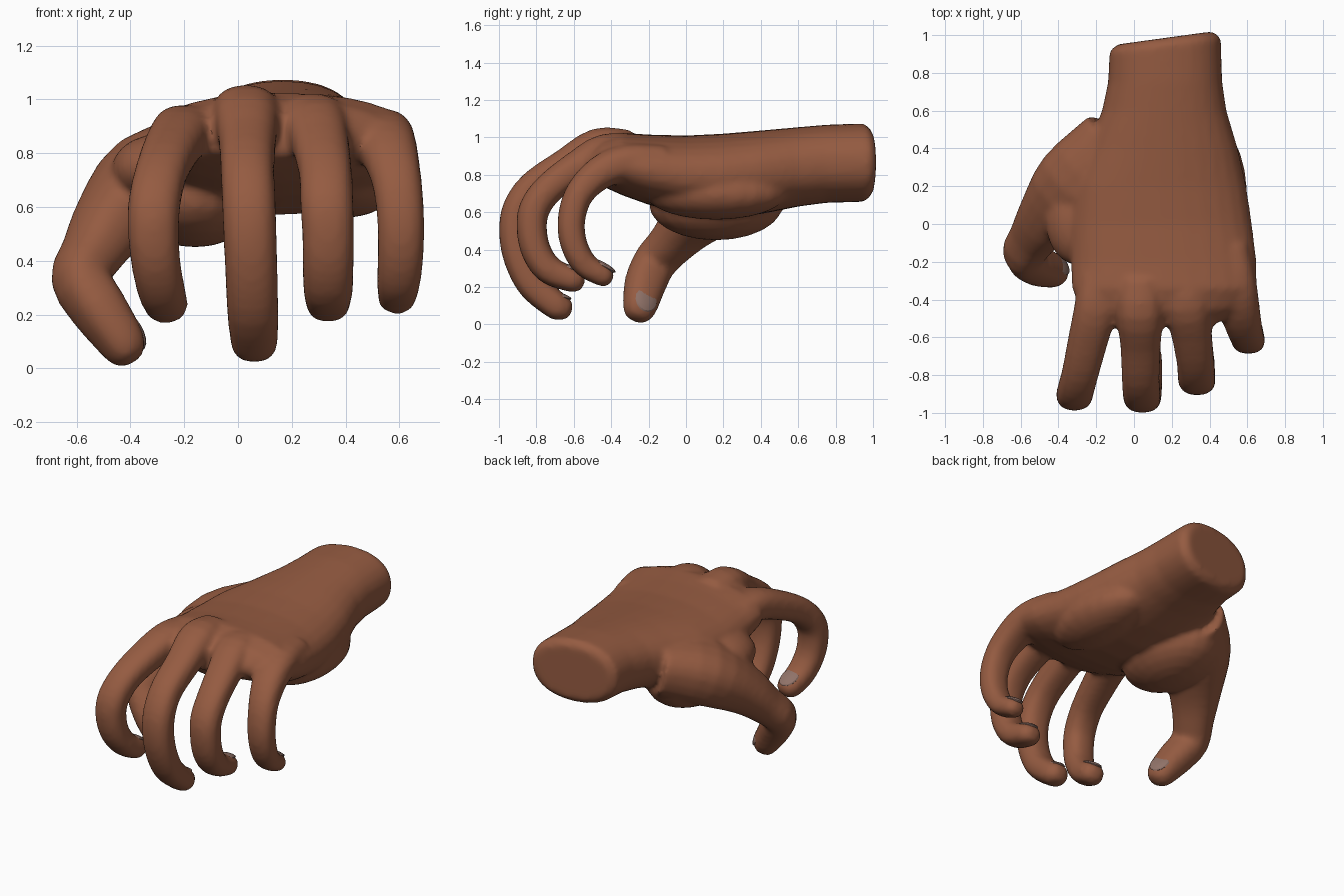
import bpy, bmesh, math
from mathutils import Vector, Matrix

if "Cube" in bpy.data.objects:
    bpy.data.objects.remove(bpy.data.objects["Cube"])


def material(name, color):
    m = bpy.data.materials.new(name)
    m.diffuse_color = color
    m.use_nodes = True
    m.node_tree.nodes["Principled BSDF"].inputs["Base Color"].default_value = m.diffuse_color
    return m


skin = material("skin", (0.30, 0.105, 0.053, 1))
nail_mat = material("nail", (0.28, 0.17, 0.14, 1))
bm = bmesh.new()


def section(c, u, v, n=20, p=2.4):
    """Superellipse ring around c spanned by half-axes u and v."""
    out = []
    for i in range(n):
        a = 2 * math.pi * i / n
        ca, sa = math.cos(a), math.sin(a)
        out.append(c + u * math.copysign(abs(ca) ** (2 / p), ca)
                   + v * math.copysign(abs(sa) ** (2 / p), sa))
    return out


def loft(rings):
    vs = [[bm.verts.new(q) for q in r] for r in rings]
    n = len(vs[0])
    for a, b in zip(vs, vs[1:]):
        for i in range(n):
            bm.faces.new((a[i], a[(i + 1) % n], b[(i + 1) % n], b[i]))
    bm.faces.new(vs[0])
    bm.faces.new(vs[-1])


def spline(pts, steps=3):
    """Catmull-Rom through 4D points (position and radius)."""
    P = [Vector(p) for p in pts]
    P = [2 * P[0] - P[1]] + P + [2 * P[-1] - P[-2]]
    out = []
    for a, b, c, d in zip(P, P[1:], P[2:], P[3:]):
        for k in range(steps):
            t = k / steps
            out.append(0.5 * (2 * b + (c - a) * t + (2 * a - 5 * b + 4 * c - d) * t * t
                              + (3 * b - a - 3 * c + d) * t ** 3))
    return out + [P[-2]]


def digit(name, pts, side, wide, nail_back=0.03):
    """Rounded tube along a path with a nail on its back near the tip."""
    path = spline(pts)
    rings = []
    for i, q in enumerate(path):
        t = (path[min(i + 1, len(path) - 1)] - path[max(i - 1, 0)]).to_3d().normalized()
        v = t.cross(side).normalized()
        u = v.cross(t)
        r = q[3]
        rings.append(section(q.to_3d(), u * r * wide, v * r))
    for f, s in ((0.4, 0.88), (0.72, 0.66), (0.88, 0.36)):
        rings.append(section(q.to_3d() + t * r * f, u * r * wide * s, v * r * s))
    loft(rings)
    # nail
    bpy.ops.mesh.primitive_uv_sphere_add(segments=16, ring_count=8)
    o = bpy.context.object
    o.name = name + "_nail"
    pos = q.to_3d() - t * nail_back + v * r * 0.84
    rot = Matrix((u, t, v)).transposed().to_4x4()
    o.data.transform(Matrix.Translation(pos) @ rot @ Matrix.Diagonal((r * wide * 0.72, 0.075, 0.018, 1)))
    o.data.materials.append(nail_mat)
    bpy.ops.object.shade_smooth_by_angle()


# wrist and palm: y, left, right, bottom, top
rings = []
for y, x0, x1, z0, z1 in (
        (0.985, -0.09, 0.42, 0.69, 1.04), (0.95, -0.13, 0.46, 0.655, 1.075),
        (0.75, -0.138, 0.468, 0.65, 1.068), (0.6, -0.17, 0.49, 0.63, 1.055),
        (0.4, -0.25, 0.55, 0.59, 1.037), (0.2, -0.33, 0.595, 0.57, 1.02),
        (0.0, -0.345, 0.625, 0.59, 1.01), (-0.2, -0.335, 0.65, 0.64, 1.015),
        (-0.34, -0.33, 0.65, 0.69, 1.025), (-0.45, -0.28, 0.56, 0.74, 0.995),
        (-0.54, -0.2, 0.42, 0.79, 0.93)):
    slant = 0.035 if y > 0.9 else 0
    ring = section(Vector(((x0 + x1) / 2, y, (z0 + z1) / 2)),
                   Vector(((x1 - x0) / 2, slant, 0)), Vector((0, 0, (z1 - z0) / 2)), 28, 2.25)
    rings.append(ring)
loft(rings)

# muscle pads under the thumb and the little finger, web beside the thumb
for c, s in (((-0.16, 0.16, 0.64), (0.25, 0.36, 0.19)),
             ((0.40, 0.16, 0.70), (0.20, 0.38, 0.14)),
             ((-0.30, 0.02, 0.74), (0.17, 0.24, 0.13))):
    bmesh.ops.create_uvsphere(bm, u_segments=20, v_segments=12, radius=1,
                              matrix=Matrix.Translation(c) @ Matrix.Diagonal((*s, 1)))

# fingers: x, y, z, radius
X = Vector((-1, 0, 0))
digit("index_finger", [
    (-0.19, -0.28, 0.88, 0.09), (-0.205, -0.45, 0.88, 0.098), (-0.245, -0.62, 0.82, 0.092),
    (-0.285, -0.79, 0.73, 0.085), (-0.31, -0.885, 0.62, 0.085), (-0.315, -0.905, 0.51, 0.083),
    (-0.305, -0.88, 0.39, 0.08), (-0.285, -0.81, 0.29, 0.077), (-0.265, -0.72, 0.235, 0.07)], X, 1.15)
digit("middle_finger", [
    (0.03, -0.30, 0.95, 0.09), (0.03, -0.47, 0.945, 0.105), (0.035, -0.64, 0.85, 0.092),
    (0.035, -0.81, 0.74, 0.086), (0.04, -0.895, 0.62, 0.086), (0.045, -0.915, 0.49, 0.085),
    (0.05, -0.89, 0.35, 0.084), (0.055, -0.82, 0.21, 0.082), (0.06, -0.70, 0.105, 0.076),
    (0.06, -0.67, 0.09, 0.07)], X, 1.17)
digit("ring_finger", [
    (0.27, -0.26, 0.92, 0.09), (0.28, -0.43, 0.92, 0.1), (0.305, -0.58, 0.84, 0.09),
    (0.325, -0.73, 0.73, 0.083), (0.33, -0.81, 0.62, 0.083), (0.335, -0.825, 0.51, 0.081),
    (0.335, -0.80, 0.39, 0.08), (0.335, -0.73, 0.29, 0.077), (0.335, -0.60, 0.235, 0.066)], X, 1.2)
digit("little_finger", [
    (0.50, -0.12, 0.87, 0.09), (0.53, -0.32, 0.865, 0.1), (0.56, -0.46, 0.81, 0.09),
    (0.59, -0.57, 0.70, 0.078), (0.605, -0.613, 0.56, 0.074), (0.605, -0.60, 0.43, 0.072),
    (0.597, -0.54, 0.32, 0.068), (0.59, -0.44, 0.258, 0.058)], X, 1.2)
# thumb
digit("thumb", [
    (-0.10, 0.44, 0.78, 0.17), (-0.31, 0.22, 0.70, 0.19), (-0.455, 0.04, 0.56, 0.145),
    (-0.54, -0.08, 0.43, 0.112), (-0.585, -0.165, 0.335, 0.104), (-0.52, -0.215, 0.225, 0.1),
    (-0.45, -0.24, 0.125, 0.088), (-0.425, -0.25, 0.085, 0.08)],
    Vector((-0.45, 0.85, -0.1)), 1.12)

# fuse everything into one skin
bmesh.ops.recalc_face_normals(bm, faces=bm.faces)
me = bpy.data.meshes.new("hand")
bm.to_mesh(me)
hand = bpy.data.objects.new("hand", me)
bpy.context.collection.objects.link(hand)
me.materials.append(skin)
bpy.ops.object.select_all(action="DESELECT")
bpy.context.view_layer.objects.active = hand
hand.select_set(True)
fuse = hand.modifiers.new("fuse", "REMESH")
fuse.mode, fuse.voxel_size = "VOXEL", 0.017
soft = hand.modifiers.new("soften", "SMOOTH")
soft.factor, soft.iterations = 0.5, 8
for m in ("fuse", "soften"):
    bpy.ops.object.modifier_apply(modifier=m)
bpy.ops.object.shade_smooth_by_angle(angle=math.radians(40))
